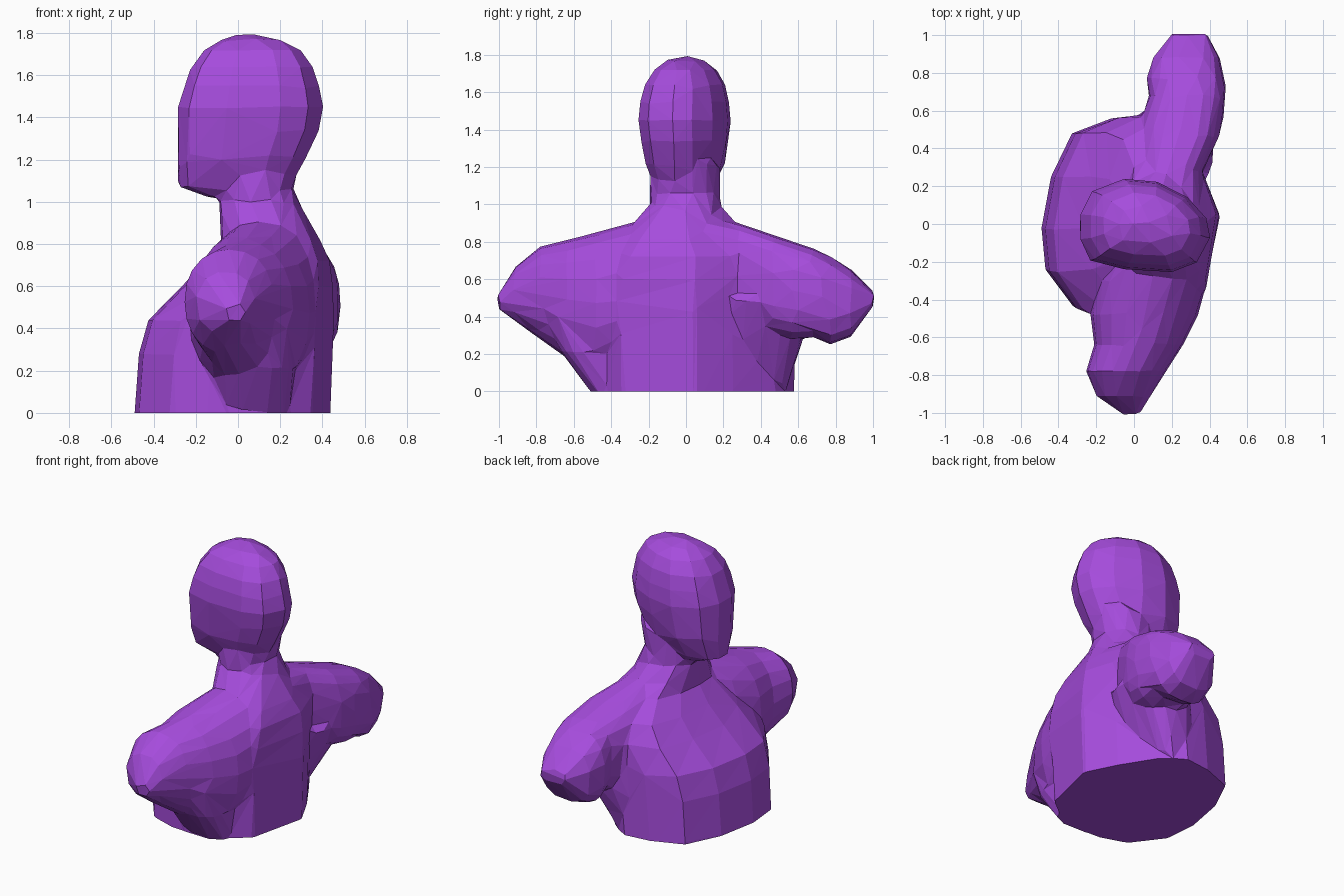
import bpy, bmesh
from math import cos, sin, tau, copysign
from mathutils import Vector

cube = bpy.data.objects.get("Cube")
if cube:
    bpy.data.objects.remove(cube, do_unlink=True)

purple = bpy.data.materials.new("purple")
purple.use_nodes = True
purple.diffuse_color = (0.38, 0.072, 0.72, 1)
purple.node_tree.nodes["Principled BSDF"].inputs["Base Color"].default_value = purple.diffuse_color


def rounded(power, sides=20):
    """Unit outline of a rounded section."""
    angles = [tau * i / sides for i in range(sides)]
    return [tuple(copysign(abs(t) ** (2 / power), t) for t in (cos(a), sin(a))) for a in angles]


def unit(points):
    """Scale an outline so that it spans -1 to 1 both ways."""
    spans = [(min(c), max(c)) for c in zip(*points)]
    return [tuple((2 * c - lo - hi) / (hi - lo) for c, (lo, hi) in zip(p, spans)) for p in points]


def loft(bm, outline, rings, axis):
    """Skin scaled outlines; each ring is (position, u min, u max, v min, v max)."""
    loops = []
    for pos, u0, u1, v0, v1 in rings:
        loop = []
        for a, b in outline:
            u = (u0 + u1 + (u1 - u0) * a) / 2
            v = (v0 + v1 + (v1 - v0) * b) / 2
            loop.append(bm.verts.new((u, v, pos) if axis == "z" else (u, pos, v)))
        loops.append(loop)
    faces = [bm.faces.new(loops[0]), bm.faces.new(loops[-1])]
    for a, b in zip(loops, loops[1:]):
        for i in range(len(outline)):
            j = (i + 1) % len(outline)
            faces.append(bm.faces.new((a[i], a[j], b[j], b[i])))
    bmesh.ops.recalc_face_normals(bm, faces=faces)


# Outlines from above: torso with one flattened flank, head with a blunt face
torso_outline = unit([
    (.35, -.34), (.44, .05), (.34, .25), (.19, .49), (.05, .58), (-.12, .56),
    (-.33, .48), (-.44, .25), (-.49, -.02), (-.47, -.24), (-.32, -.44),
    (-.14, -.5), (.13, -.51)])
head_outline = unit([
    (-.28, .05), (-.22, .17), (-.05, .235), (.12, .22), (.28, .14), (.38, .03),
    (.4, -.07), (.33, -.2), (.2, -.25), (-.05, -.235), (-.23, -.19), (-.28, -.08)])

# Sections: torso, neck, head and flanks run upward, the arms run sideways
torso = [
    (-0.08, -.49, .44, -.51, .58), (0.0, -.49, .44, -.51, .58),
    (0.28, -.47, .45, -.52, .58), (0.44, -.425, .455, -.53, .585),
    (0.60, -.265, .45, -.52, .585), (0.72, -.16, .435, -.46, .54),
    (0.82, -.08, .39, -.36, .38), (0.91, -.085, .34, -.27, .26),
    (0.98, -.09, .30, -.21, .20)]
neck = [
    (0.86, -.08, .36, -.27, .25), (0.97, -.085, .30, -.20, .195),
    (1.06, -.09, .265, -.19, .18), (1.22, -.09, .30, -.19, .18)]
head = [
    (1.02, -.13, .20, -.11, .10), (1.07, -.28, .24, -.145, .13),
    (1.13, -.285, .28, -.18, .165), (1.21, -.285, .325, -.215, .205),
    (1.34, -.285, .385, -.24, .23), (1.45, -.285, .405, -.255, .24),
    (1.55, -.255, .385, -.245, .23), (1.64, -.22, .355, -.22, .21),
    (1.72, -.16, .30, -.17, .165), (1.765, -.08, .21, -.11, .10),
    (1.79, -.01, .10, -.04, .03)]
left_arm = [
    (0.10, .02, .37, .42, .93), (0.28, .02, .365, .36, .90),
    (0.46, .03, .45, .31, .84), (0.57, .045, .475, .28, .80),
    (0.68, .08, .485, .29, .765), (0.77, .065, .48, .25, .725),
    (0.88, .10, .455, .29, .655), (1.006, .20, .39, .46, .53)]
right_arm = [
    (-0.10, -.08, .38, .30, .93), (-0.30, -.18, .39, .16, .90),
    (-0.48, -.23, .34, .09, .85), (-0.64, -.21, .26, .18, .81),
    (-0.78, -.255, .17, .28, .775), (-0.91, -.20, .09, .37, .67),
    (-1.006, -.06, .03, .44, .52)]
left_flank = [
    (-.03, .0, .16, .20, .53), (.28, .0, .33, .20, .625), (.50, .04, .43, .20, .66)]
right_flank = [
    (-.03, -.08, .24, -.49, -.2), (.22, -.12, .27, -.675, -.2), (.42, -.16, .27, -.76, -.2)]

bm = bmesh.new()
loft(bm, torso_outline, torso, "z")
loft(bm, head_outline, head, "z")
for power, rings, axis in ((2.1, neck, "z"), (2.8, left_arm, "y"), (2.2, right_arm, "y"),
                           (3, left_flank, "z"), (3, right_flank, "z")):
    loft(bm, rounded(power), rings, axis)
mesh = bpy.data.meshes.new("bust")
bm.to_mesh(mesh)
bm.free()
bust = bpy.data.objects.new("bust", mesh)
bpy.context.collection.objects.link(bust)

# Fuse the parts, soften the joins, then reduce to broad facets
fuse = bust.modifiers.new("fuse", "REMESH")
fuse.mode = "VOXEL"
fuse.voxel_size = 0.018
soft = bust.modifiers.new("soften", "SMOOTH")
soft.factor = 0.5
soft.iterations = 4
bpy.context.view_layer.update()
graph = bpy.context.evaluated_depsgraph_get()
dense = len(bust.evaluated_get(graph).data.polygons) * 2
facets = bust.modifiers.new("facets", "DECIMATE")
facets.ratio = 750 / dense
bpy.context.view_layer.update()
graph = bpy.context.evaluated_depsgraph_get()
final = bpy.data.meshes.new_from_object(bust.evaluated_get(graph))
bust.modifiers.clear()
bust.data = final

# Cut the flat base
bm = bmesh.new()
bm.from_mesh(final)
cut = bmesh.ops.bisect_plane(bm, geom=bm.verts[:] + bm.edges[:] + bm.faces[:],
                             plane_co=Vector((0, 0, 0)), plane_no=Vector((0, 0, -1)),
                             clear_outer=True)
rim = [e for e in cut["geom_cut"] if isinstance(e, bmesh.types.BMEdge)]
bmesh.ops.holes_fill(bm, edges=rim, sides=0)
bmesh.ops.recalc_face_normals(bm, faces=bm.faces[:])
for f in bm.faces:
    f.smooth = False
bm.to_mesh(final)
bm.free()
final.materials.clear()
final.materials.append(purple)
